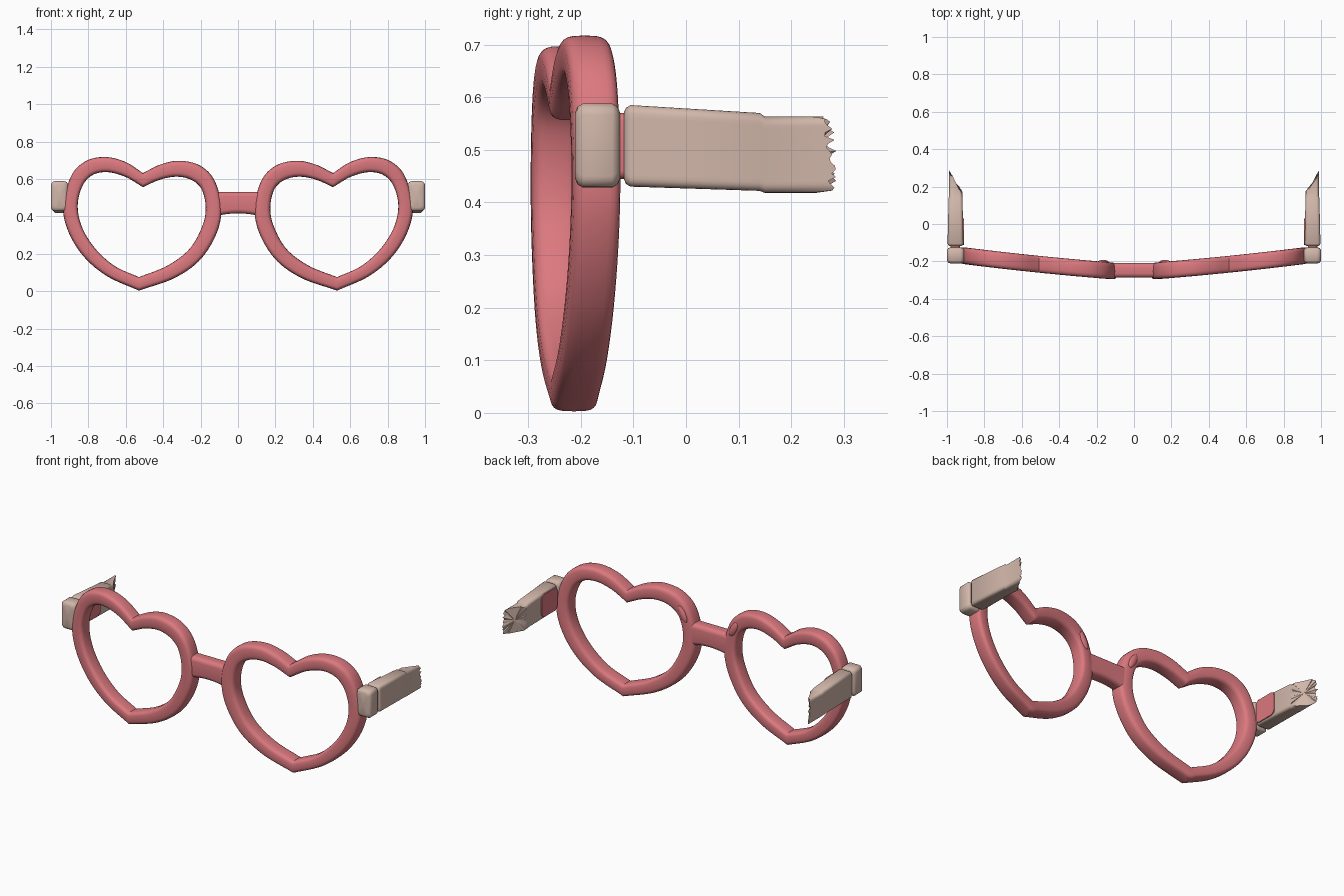
import bpy, bmesh, math, random
from mathutils import Vector, Matrix

random.seed(4)
cube = bpy.data.objects.get("Cube")
if cube:
    bpy.data.objects.remove(cube, do_unlink=True)


def material(name, rgb):
    m = bpy.data.materials.new(name)
    m.use_nodes = True
    m.diffuse_color = (*rgb, 1)
    m.node_tree.nodes["Principled BSDF"].inputs["Base Color"].default_value = (*rgb, 1)
    return m


PINK = material("rose pink", (0.71, 0.19, 0.21))
BEIGE = material("warm beige", (0.64, 0.47, 0.40))


def finish(name, bm, mat, side=1):
    """Turn a bmesh into a smooth object, mirrored when side is -1."""
    bmesh.ops.scale(bm, vec=(side, 1, 1), verts=bm.verts)
    bmesh.ops.recalc_face_normals(bm, faces=bm.faces)
    mesh = bpy.data.meshes.new(name)
    bm.to_mesh(mesh)
    bm.free()
    ob = bpy.data.objects.new(name, mesh)
    bpy.context.collection.objects.link(ob)
    mesh.materials.append(mat)
    bpy.ops.object.select_all(action='DESELECT')
    ob.select_set(True)
    bpy.context.view_layer.objects.active = ob
    bpy.ops.object.shade_smooth_by_angle(angle=math.radians(42))
    return ob


def loft(rings, closed=False):
    """Skin a list of point rings; open lofts get end caps."""
    bm = bmesh.new()
    rows = [[bm.verts.new(p) for p in ring] for ring in rings]
    n = len(rows[0])
    for i in range(len(rows) if closed else len(rows) - 1):
        a, b = rows[i], rows[(i + 1) % len(rows)]
        for j in range(n):
            k = (j + 1) % n
            bm.faces.new((a[j], a[k], b[k], b[j]))
    if not closed:
        for row in (rows[0], rows[-1]):
            mid = bm.verts.new(sum((v.co for v in row), Vector()) / n)
            for j in range(n):
                bm.faces.new((row[j], row[(j + 1) % n], mid))
    return bm


def round_rect(a0, a1, b0, b1, r, cuts=1):
    """Rounded rectangle; its two long (b) sides get extra cuts."""
    pts = []
    corners = [(a1 - r, b1 - r), (a0 + r, b1 - r), (a0 + r, b0 + r), (a1 - r, b0 + r)]
    for q, (ca, cb) in enumerate(corners):
        for s in range(5):
            t = math.pi / 2 * (q + s / 4)
            pts.append((ca + r * math.cos(t), cb + r * math.sin(t)))
        if q % 2 and cuts > 1:
            a, b = pts[-1]
            end = b0 + r if q == 1 else b1 - r
            pts += [(a, b + (end - b) * c / cuts) for c in range(1, cuts)]
    return pts


def bar(stations, r, cuts=1):
    """Rings along y; each station is y, x0, x1, z0, z1, inset."""
    return [[Vector((x, y, z)) for x, z in
             round_rect(x0 + i, x1 - i, z0 + i, z1 - i, r, cuts)]
            for y, x0, x1, z0, z1, i in stations]


def spline(points, steps=9):
    """Smooth curve through points with free ends."""
    p = [Vector(q) for q in points]
    p = [2 * p[0] - p[1]] + p + [2 * p[-1] - p[-2]]
    out = []
    for a, b, c, d in zip(p, p[1:], p[2:], p[3:]):
        for s in range(steps):
            t = s / steps
            out.append((2 * b + (c - a) * t + (2 * a - 5 * b + 4 * c - d) * t * t
                        + (3 * b - a - 3 * c + d) * t ** 3) / 2)
    return out + [p[-2]]


# Heart outlines, each half running from the notch to the lower point
OUT_FAR = [(.508, .631), (.6, .69), (.706, .717), (.81, .697), (.89, .62), (.935, .46),
           (.908, .32), (.825, .185), (.7, .08), (.53, .003)]
IN_FAR = [(.508, .556), (.6, .61), (.695, .636), (.775, .622), (.83, .565), (.857, .46),
          (.835, .345), (.765, .23), (.66, .135), (.53, .075)]
OUT_NEAR = [(.508, .631), (.42, .675), (.32, .697), (.21, .675), (.13, .6), (.09, .46),
            (.11, .32), (.2, .17), (.34, .07), (.53, .003)]
IN_NEAR = [(.508, .556), (.42, .595), (.33, .612), (.25, .595), (.195, .545), (.173, .45),
           (.19, .35), (.26, .225), (.38, .135), (.53, .075)]


def rim_y(x):
    t = (x - .1) / .83
    return -.252 + .065 * t + .02 * t * t


def heart_rim():
    outer = spline(OUT_FAR) + spline(OUT_NEAR)[-2:0:-1]
    inner = spline(IN_FAR) + spline(IN_NEAR)[-2:0:-1]
    rings = []
    for o, i in zip(outer, inner):
        ring = []
        for k in range(24):
            c, s = math.cos(math.tau * k / 24), math.sin(math.tau * k / 24)
            u = math.copysign(abs(c) ** .55, c)
            v = math.copysign(abs(s) ** .55, s)
            p = (o + i) / 2 + (o - i) / 2 * u
            ring.append((p.x, rim_y(p.x) + .045 * v, p.y))
        rings.append(ring)
    return loft(rings, closed=True)


def temple():
    """Tapering arm with a rounded front and a torn, slanted tip."""
    front = (.912, .997, .43, .585)
    back = (.918, .988, .418, .563)
    rings = bar([(-.118, *front, .014), (-.114, *front, .005), (-.105, *front, 0),
                 (.14, .917, .991, .422, .57, 0), (.15, *back, 0)], .016, 16)
    tip = bar([(0, *back, 0)], .016, 16)[0]
    for p in tip:
        across = (p.x - back[0]) / (back[1] - back[0])
        p.y = .165 + .11 * across + random.uniform(-.012, .012)
    return loft(rings + [tip])


for name, side in (("left", 1), ("right", -1)):
    finish(name + "_heart_rim", heart_rim(), PINK, side)

    # Hinge block on the outer edge of the rim
    box = (.908, 1, .428, .588)
    hinge = bar([(-.211, *box, .018), (-.206, *box, .006), (-.196, *box, 0),
                 (-.14, *box, 0), (-.13, *box, .006), (-.125, *box, .018)], .022)
    finish(name + "_hinge_block", loft(hinge), BEIGE, side)

    # Pink core showing in the gap between hinge and temple
    core = (.93, .98, .445, .57, 0)
    finish(name + "_hinge_core", loft(bar([(-.14, *core), (-.1, *core)], .015)), PINK, side)

    finish(name + "_temple", temple(), BEIGE, side)

    # Pink plate on the inner face of the temple
    plate = [[(x, y, z) for y, z in round_rect(-.112, .03, .44, .572, .025)]
             for x in (.909, .918)]
    finish(name + "_temple_inner_plate", loft(plate), PINK, side)

    # Slim nose pad on the back of the rim
    pad = bmesh.new()
    bmesh.ops.create_uvsphere(pad, u_segments=20, v_segments=12, radius=1)
    bmesh.ops.scale(pad, vec=(.02, .012, .05), verts=pad.verts)
    bmesh.ops.rotate(pad, matrix=Matrix.Rotation(math.radians(28), 3, 'Y'), verts=pad.verts)
    bmesh.ops.translate(pad, vec=(.165, -.204, .575), verts=pad.verts)
    finish(name + "_nose_pad", pad, PINK, side)

# Bridge, flaring slightly where it meets the rims
bridge = []
for k in range(13):
    x = -.12 + .02 * k
    flare = (x / .12) ** 2
    bridge.append([(x, y, z) for y, z in
                   round_rect(-.287, -.208, .416 - .016 * flare, .53, .024)])
finish("bridge", loft(bridge), PINK)
